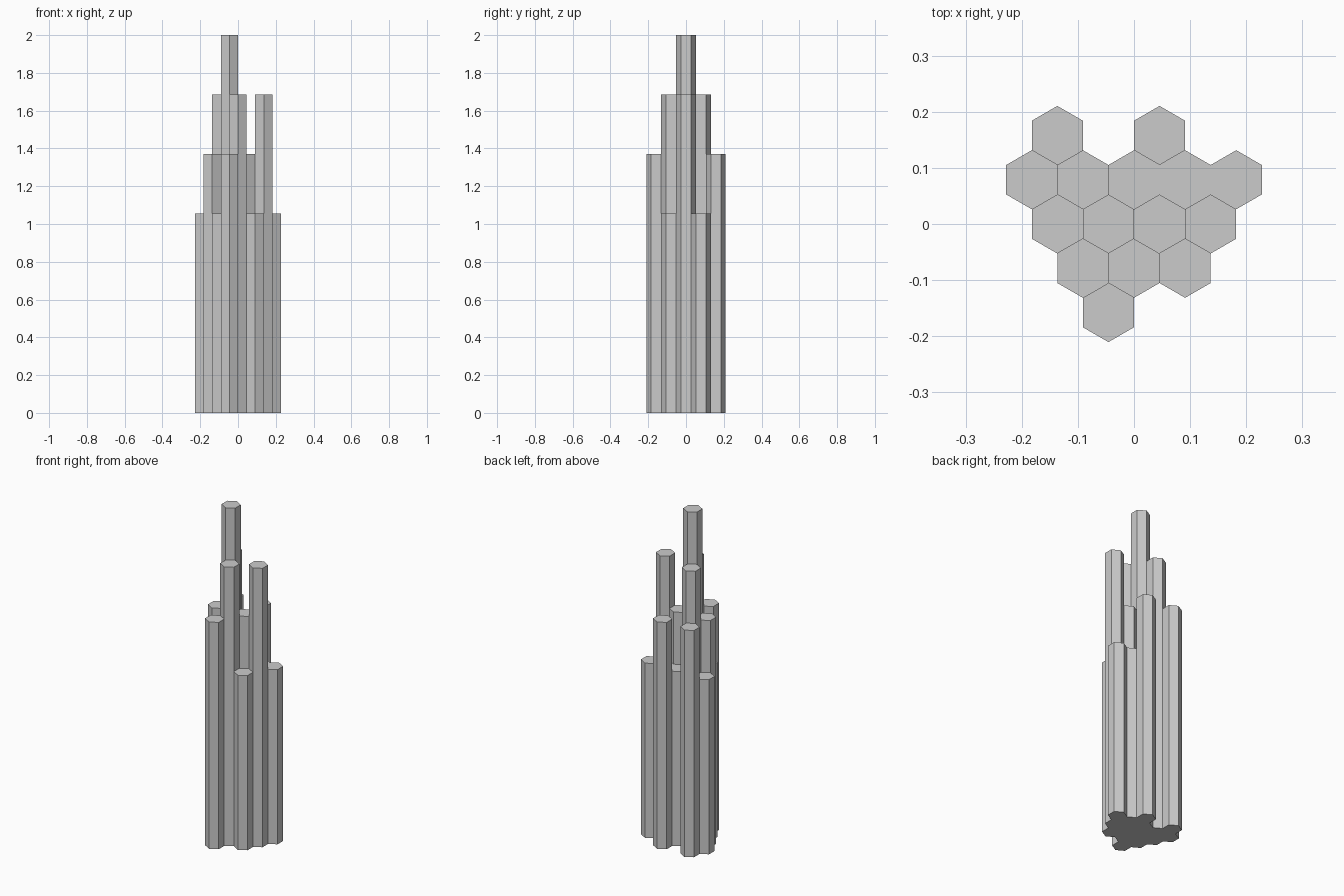
import bpy
import math

if "Cube" in bpy.data.objects:
    bpy.data.objects.remove(bpy.data.objects["Cube"])

WIDTH = 0.0911                   # flat-to-flat width of one column
RADIUS = WIDTH / math.sqrt(3)    # corner radius
ROW = RADIUS * 1.5               # spacing between rows
LEVELS = [1.055, 1.37, 1.685, 2.0]

# Rows from front to back: (row, first column x in widths, {step: level})
ROWS = [
    (-2, -0.5, {0: 1}),
    (-1, -1.0, {0: 0, 1: 2, 2: 0}),
    (0, -1.5, {0: 1, 1: 3, 2: 1, 3: 2}),
    (1, -2.0, {0: 0, 1: 2, 2: 0, 3: 0, 4: 0}),
    (2, -1.5, {0: 1, 2: 1}),
]


def hex_column(name, x, y, height):
    """Flat-shaded hexagonal prism standing on the ground, corner facing y."""
    bpy.ops.mesh.primitive_cylinder_add(
        vertices=6, radius=RADIUS, depth=height, location=(x, y, height / 2))
    bpy.context.object.name = name


# Stepped cluster of basalt-like columns
count = 0
for row, start, columns in ROWS:
    for step, level in columns.items():
        count += 1
        hex_column(f"hex_column_{count:02d}", (start + step) * WIDTH,
                   row * ROW, LEVELS[level])
